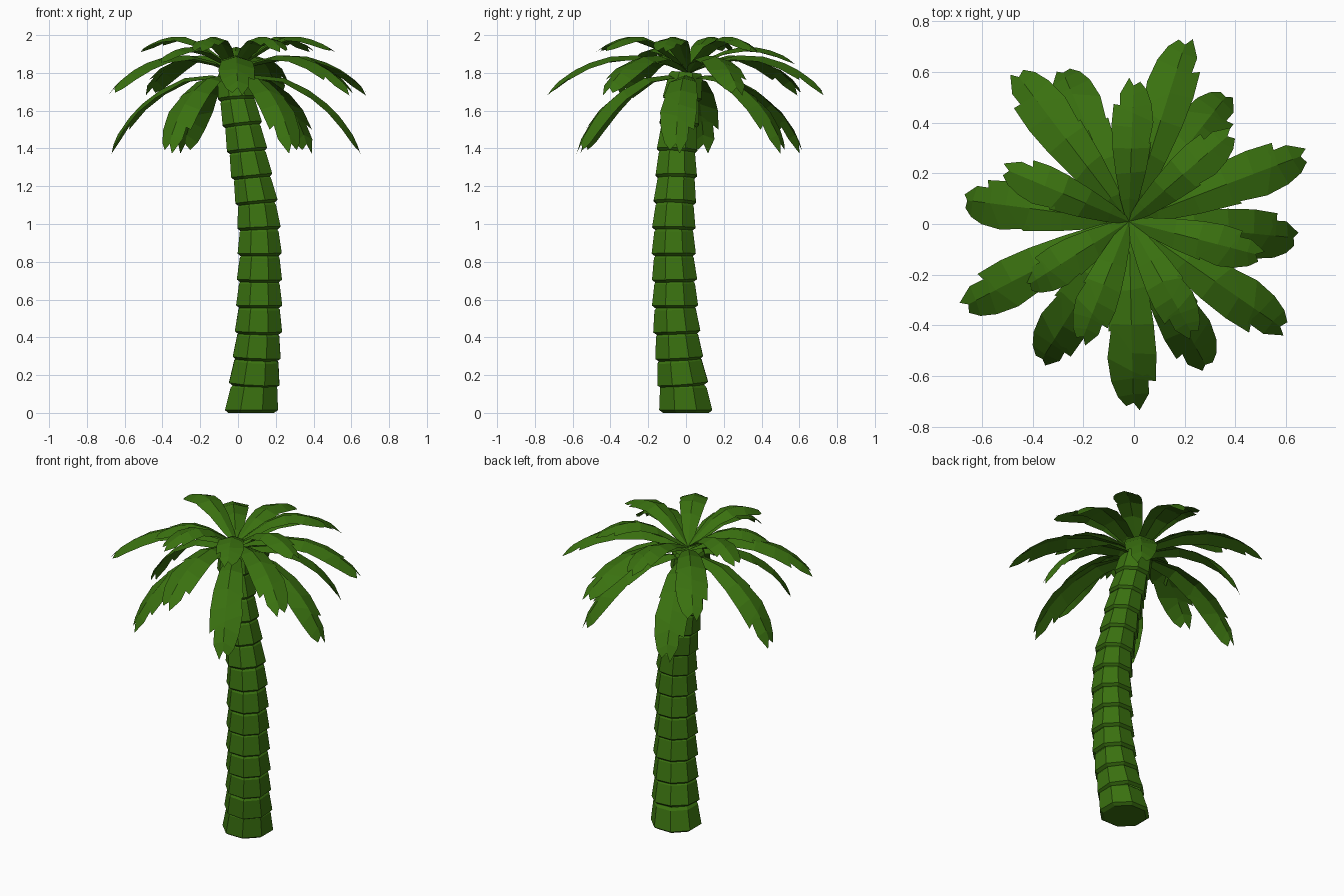
import bpy, bmesh, math
from mathutils import Vector

if "Cube" in bpy.data.objects:
    bpy.data.objects.remove(bpy.data.objects["Cube"])

green = bpy.data.materials.new("palm_green")
green.diffuse_color = (0.042, 0.165, 0.005, 1)
green.use_nodes = True
green.node_tree.nodes["Principled BSDF"].inputs["Base Color"].default_value = green.diffuse_color


def finish(name, bm):
    me = bpy.data.meshes.new(name)
    bm.to_mesh(me)
    bm.free()
    me.materials.append(green)
    ob = bpy.data.objects.new(name, me)
    bpy.context.collection.objects.link(ob)
    return ob


def along(points, t):
    """Point at fraction t of a polyline with evenly weighted points."""
    f = max(0, min(t, 0.9999)) * (len(points) - 1)
    i = int(f)
    return points[i].lerp(points[i + 1], f - i)


# Trunk: stacked flared segments along a leaning centre line
centres = [(.07, 0), (.085, -.015), (.098, -.035), (.108, -.048), (.112, -.058),
           (.113, -.06), (.115, -.065), (.112, -.065), (.1, -.06), (.075, -.052),
           (.05, -.048), (.025, -.037), (-.003, -.022), (-.02, 0)]
path = [Vector((x, y, .143 + (i - 1) * .1375 if i else 0)) for i, (x, y) in enumerate(centres)]
SIDES = 8
bm = bmesh.new()
for i in range(len(path) - 1):
    a, b = path[i], path[i + 1]
    axis = (b - a).normalized() if i else Vector((0, 0, 1))
    axis = (axis + Vector((0, 0, .8))).normalized()
    u = Vector((0, 1, 0)).cross(axis).normalized()
    v = axis.cross(u)
    r = (0.152, .144, .137)[i] if i < 3 else 0.135 - 0.0028 * (i - 3)
    rings = []
    for t, s in ((0, .86), (.1, 1), (.93, .88), (1.05, .78)):
        c = a.lerp(b, t)
        rings.append([bm.verts.new(c + r * s * (u * math.cos(w) + v * math.sin(w)))
                      for w in [(k + .5) * math.tau / SIDES for k in range(SIDES)]])
    for lo, hi in zip(rings, rings[1:]):
        for k in range(SIDES):
            n = (k + 1) % SIDES
            bm.faces.new((lo[k], lo[n], hi[n], hi[k]))
    if i == 0:
        bm.faces.new(rings[0][::-1])
bm.faces.new(rings[-1])
finish("trunk", bm)

# Frond outline: midrib position, then outer edge (position, half width) per side
RIB = [0, .15, .32, .48, .62, .72, .76, .86, .93]
LEFT = [(0, .012), (.13, .042), (.30, .068), (.48, .088), (.64, .096), (.80, .09),
        (.75, .06), (.88, .062), (1, .022)]
RIGHT = [(0, .012), (.13, .042), (.32, .072), (.52, .092), (.48, .078), (.66, .098),
         (.80, .086), (.91, .062), (.97, .03)]


def frond(name, angle, profile, reach, flip, scale=1.0):
    """Folded leaf following an arching (distance, height) profile."""
    d = Vector((math.cos(angle), math.sin(angle), 0))
    side = Vector((-d.y, d.x, 0))
    hub = Vector((-.02, .01, 0))
    k = reach / profile[-1][0]
    pts = [hub * (1 - j / (len(profile) - 1)) + d * (x * k) + Vector((0, 0, z))
           for j, (x, z) in enumerate(profile)]
    bm = bmesh.new()

    def edge(table, sgn):
        out = []
        for t, w in table:
            w *= scale
            tan = (along(pts, t + .08) - along(pts, t - .08)).normalized()
            nor = tan.cross(side).normalized()
            if nor.z < 0:
                nor = -nor
            out.append(bm.verts.new(along(pts, t) + side * (sgn * w) - nor * (.3 * w)))
        return out

    rib = [bm.verts.new(along(pts, t)) for t in RIB]
    left = edge(RIGHT if flip else LEFT, 1)
    right = edge(LEFT if flip else RIGHT, -1)
    for i in range(len(RIB) - 1):
        bm.faces.new((rib[i], rib[i + 1], left[i + 1], left[i]))
        bm.faces.new((rib[i + 1], rib[i], right[i], right[i + 1]))
    finish(name, bm)


LOWER = [(0, 1.76), (.13, 1.79), (.27, 1.77), (.40, 1.70), (.51, 1.61), (.60, 1.49), (.65, 1.375)]
MIDDLE = [(0, 1.80), (.13, 1.865), (.28, 1.895), (.42, 1.885), (.55, 1.84), (.66, 1.77), (.74, 1.685)]
UPPER = [(0, 1.82), (.09, 1.89), (.19, 1.96), (.29, 1.995), (.38, 1.988), (.46, 1.96), (.54, 1.915)]
OUTER = [(0, 1.82), (.10, 1.875), (.20, 1.92), (.30, 1.94), (.40, 1.93), (.49, 1.90), (.57, 1.85)]

# Three crowns of fronds
for i, (deg, reach) in enumerate([(-5, .655), (-63, .645), (-124, .665), (172, .685), (115, .68), (54, .64)]):
    frond(f"lower_frond_{i}", math.radians(deg), LOWER, reach, i % 2)
for i, (deg, reach) in enumerate([(-90, .74), (-35, .74), (22, .745), (74, .77), (128, .77), (206, .76)]):
    frond(f"middle_frond_{i}", math.radians(deg), MIDDLE, reach, i % 2)
for i, (deg, reach) in enumerate([(43, .54), (157, .57), (246, .52), (298, .51), (346, .53)]):
    frond(f"upper_frond_{i}", math.radians(deg), UPPER, reach, i % 2, .85)
for i, (deg, reach) in enumerate([(90, .58), (210, .5)]):
    frond(f"outer_frond_{i}", math.radians(deg), OUTER, reach, i % 2, .85)
